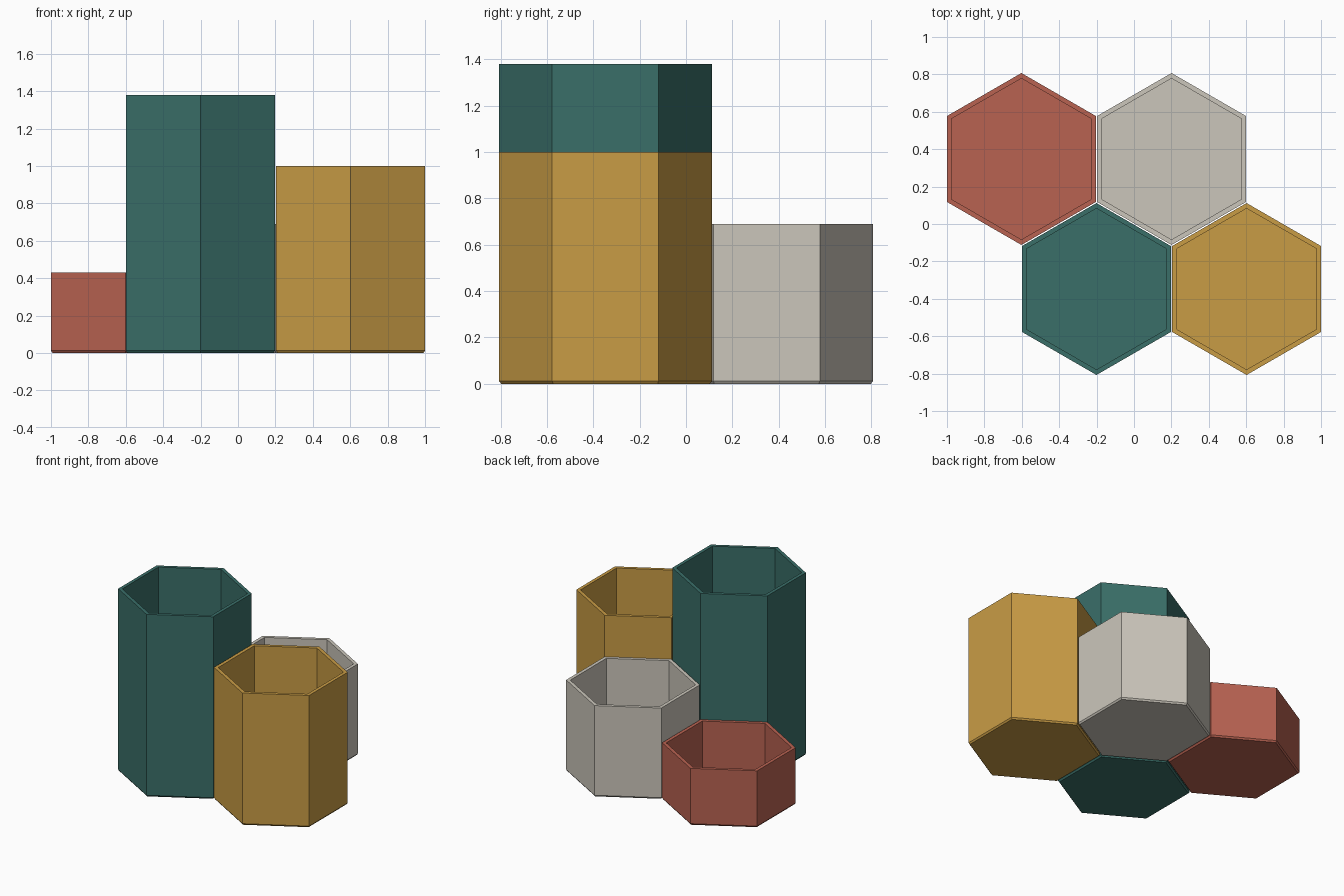
import bpy, bmesh, math

if "Cube" in bpy.data.objects:
    bpy.data.objects.remove(bpy.data.objects["Cube"])

PITCH = 0.8027          # spacing between neighbouring cup centres
APOTHEM = 0.398         # centre to flat side
WALL = 0.025
FLOOR = 0.025
CHAMFER = 0.012


def material(name, rgb):
    """Flat material from 0-255 display values."""
    m = bpy.data.materials.new(name)
    lin = [((c / 255 + 0.055) / 1.055) ** 2.4 for c in rgb]
    m.diffuse_color = (*lin, 1.0)
    m.use_nodes = True
    m.node_tree.nodes["Principled BSDF"].inputs["Base Color"].default_value = m.diffuse_color
    return m


def hex_cup(name, x, y, height, mat):
    """Open hexagonal cup, lofted through rings from base to inner floor."""
    rings = [
        (APOTHEM - CHAMFER * 0.7, 0.0),     # underside
        (APOTHEM, CHAMFER),                 # chamfered foot
        (APOTHEM, height),                  # outer rim
        (APOTHEM - WALL, height),           # inner rim
        (APOTHEM - WALL, FLOOR),            # inner floor
    ]
    bm = bmesh.new()
    loops = []
    for apothem, z in rings:
        r = apothem / math.cos(math.pi / 6)
        angles = [math.radians(30 + 60 * i) for i in range(6)]
        loops.append([bm.verts.new((r * math.cos(a), r * math.sin(a), z)) for a in angles])
    for low, high in zip(loops, loops[1:]):
        for i in range(6):
            j = (i + 1) % 6
            bm.faces.new((low[i], low[j], high[j], high[i]))
    bm.faces.new(loops[0][::-1])
    bm.faces.new(loops[-1])
    bmesh.ops.recalc_face_normals(bm, faces=bm.faces)
    mesh = bpy.data.meshes.new(name)
    bm.to_mesh(mesh)
    bm.free()
    mesh.materials.append(mat)
    obj = bpy.data.objects.new(name, mesh)
    obj.location = (x, y, 0)
    bpy.context.collection.objects.link(obj)


# Two staggered rows of cups: name, column offset, row, height, colour
ROW = PITCH * math.sqrt(3) / 4
cups = [
    ("short_cup", -0.75, 1, 0.43, material("brick_red", (184, 98, 81))),
    ("medium_cup", 0.25, 1, 0.69, material("warm_grey", (203, 198, 187))),
    ("tallest_cup", -0.25, -1, 1.38, material("deep_teal", (58, 111, 105))),
    ("tall_cup", 0.75, -1, 1.0, material("mustard", (201, 156, 69))),
]
for name, col, row, height, mat in cups:
    hex_cup(name, col * PITCH, row * ROW, height, mat)
